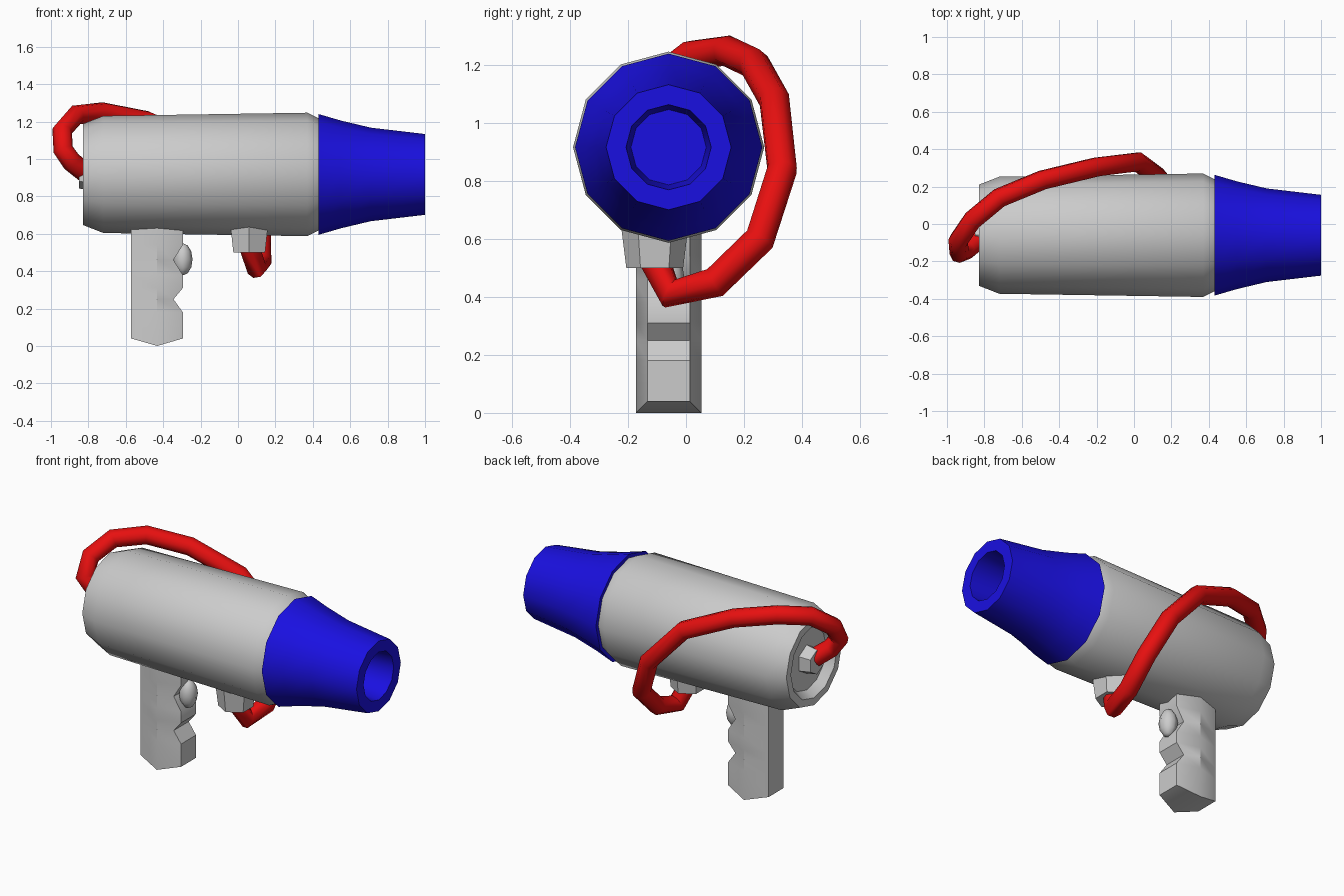
import bpy, bmesh
from math import sin, cos, pi, radians
from mathutils import Vector

if "Cube" in bpy.data.objects:
    bpy.data.objects.remove(bpy.data.objects["Cube"])

CY, CZ = -0.06, 0.917  # barrel axis


def material(name, rgb):
    m = bpy.data.materials.new(name)
    m.diffuse_color = (*rgb, 1)
    m.use_nodes = True
    m.node_tree.nodes["Principled BSDF"].inputs["Base Color"].default_value = m.diffuse_color
    return m


def smooth(ob, angle=35):
    bpy.ops.object.select_all(action='DESELECT')
    ob.select_set(True)
    bpy.context.view_layer.objects.active = ob
    bpy.ops.object.shade_smooth_by_angle(angle=radians(angle))


def loft(name, rings, mat=None, split_end=None):
    """Skin equal-sized rings of points and cap both ends."""
    bm = bmesh.new()
    rows = [[bm.verts.new(p) for p in r] for r in rings]
    n = len(rows[0])
    for a, b in zip(rows, rows[1:]):
        for i in range(n):
            j = (i + 1) % n
            bm.faces.new((a[i], a[j], b[j], b[i]))
    bm.faces.new(rows[0])
    end = bm.faces.new(rows[-1])
    if split_end:
        bmesh.utils.face_split(end, rows[-1][split_end[0]], rows[-1][split_end[1]])
    bmesh.ops.recalc_face_normals(bm, faces=bm.faces)
    me = bpy.data.meshes.new(name)
    bm.to_mesh(me)
    bm.free()
    ob = bpy.data.objects.new(name, me)
    bpy.context.collection.objects.link(ob)
    if mat:
        me.materials.append(mat)
    smooth(ob)
    return ob


def lathe(name, profile, sides, origin, axis, mat=None):
    """Rings from (position along axis, radius) pairs; axis is 'x' or 'z'."""
    rings = []
    for t, r in profile:
        ring = []
        for i in range(sides):
            u, v = r * sin(2 * pi * i / sides), r * cos(2 * pi * i / sides)
            p = Vector((t, u, v)) if axis == 'x' else Vector((u, v, t))
            ring.append(p + Vector(origin))
        rings.append(ring)
    return loft(name, rings, mat)


blue = material("blue", (0.01, 0.005, 0.75))
red = material("red", (0.8, 0.005, 0.005))

# Barrel with a recessed back
lathe("barrel", [(-0.78, 0.19), (-0.83, 0.225), (-0.83, 0.27), (-0.72, 0.313),
                 (0.37, 0.33), (0.43, 0.30)], 12, (0, CY, CZ), 'x')

# Flared nozzle with a blind bore
lathe("nozzle", [(0.43, 0.323), (0.55, 0.288), (0.71, 0.25), (1.0, 0.216),
                 (1.0, 0.147), (0.78, 0.13)], 12, (0, CY, CZ), 'x', blue)

# Hexagonal hose fittings
lathe("back_fitting", [(-0.78, 0.088), (-0.85, 0.075)], 6, (0, CY, CZ), 'x')
lathe("lower_fitting", [(0.66, 0.118), (0.50, 0.098)], 6, (0.06, -0.108, 0), 'z')

# Grip: hexagonal column whose front edge carries finger notches
grip = [(-0.295, 0.66), (-0.295, 0.54), (-0.345, 0.46), (-0.295, 0.38),
        (-0.295, 0.31), (-0.345, 0.25), (-0.295, 0.18), (-0.295, 0.04)]
rings = []
for fx, z in grip:
    mz = 0.0 if z == 0.04 else z
    rings.append([(-0.572, CY + 0.073, z), (-0.572, CY - 0.073, z),
                  (-0.432, CY - 0.113, mz), (fx, CY - 0.073, z),
                  (fx, CY + 0.073, z), (-0.432, CY + 0.113, mz)])
loft("grip", rings, split_end=(2, 5))

# Trigger
bpy.ops.mesh.primitive_uv_sphere_add(segments=8, ring_count=6, radius=1,
                                     location=(-0.295, CY, 0.463))
trigger = bpy.context.object
trigger.name = "trigger"
trigger.scale = (0.052, 0.055, 0.086)
smooth(trigger, 50)

# Hose from the lower fitting, round the far side, to the back fitting
path = [(0.06, -0.11, 0.53), (0.10, -0.055, 0.412), (0.125, 0.10, 0.45),
        (0.125, 0.255, 0.60), (0.02, 0.332, 0.84), (-0.20, 0.305, 1.08),
        (-0.49, 0.235, 1.205), (-0.72, 0.14, 1.25), (-0.865, 0.02, 1.235),
        (-0.94, -0.09, 1.15), (-0.935, -0.155, 1.05), (-0.89, -0.135, 0.985),
        (-0.82, -0.075, 0.93)]
cu = bpy.data.curves.new("hose", 'CURVE')
cu.dimensions = '3D'
cu.bevel_depth = 0.054
cu.bevel_resolution = 2
cu.use_fill_caps = True
sp = cu.splines.new('POLY')
sp.points.add(len(path) - 1)
for pt, co in zip(sp.points, path):
    pt.co = (*co, 1)
cu.materials.append(red)
hose = bpy.data.objects.new("hose", cu)
bpy.context.collection.objects.link(hose)
bpy.ops.object.select_all(action='DESELECT')
hose.select_set(True)
bpy.context.view_layer.objects.active = hose
bpy.ops.object.convert(target='MESH')
smooth(bpy.context.object, 50)
